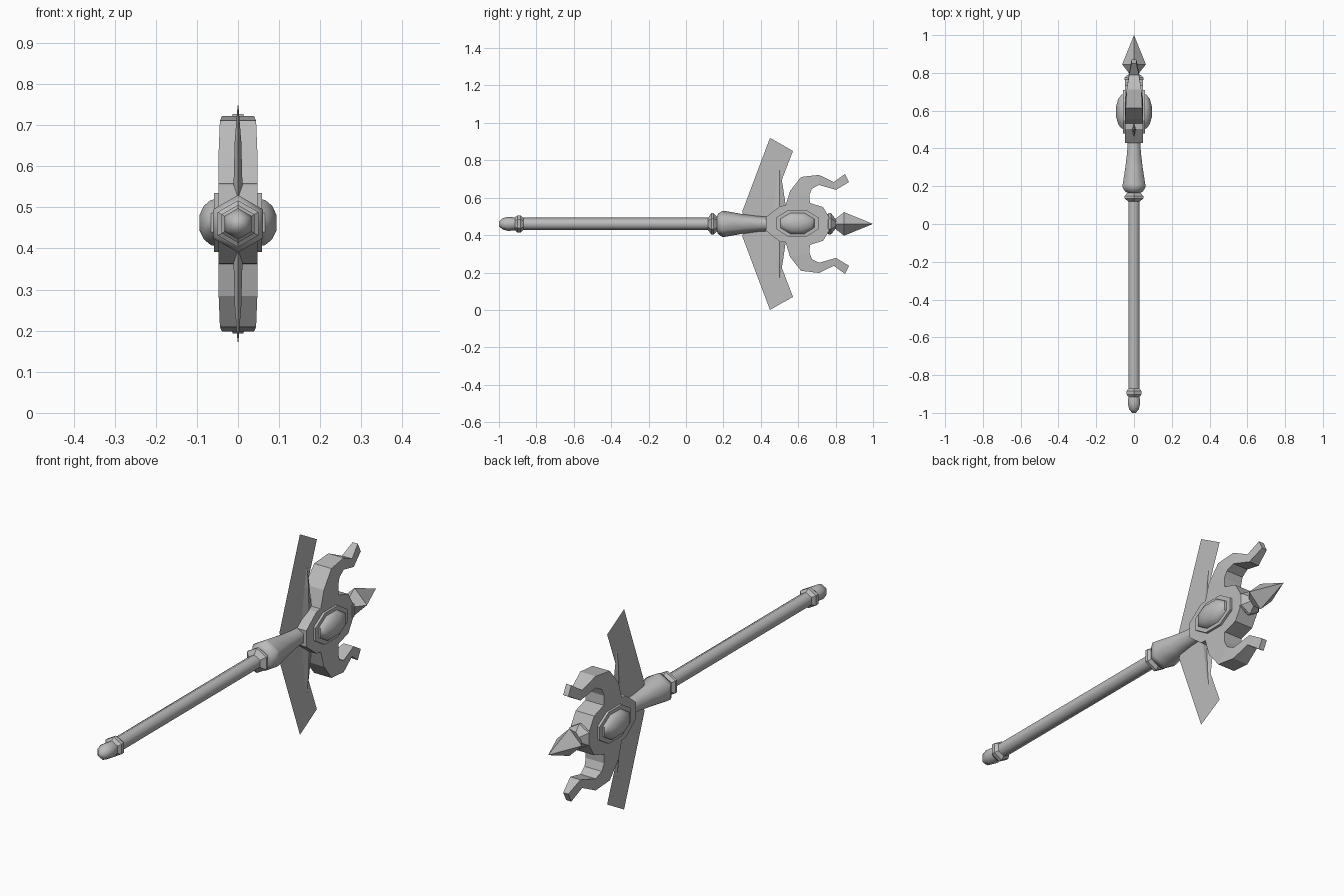
import bpy, bmesh, math

cube = bpy.data.objects.get("Cube")
if cube:
    bpy.data.objects.remove(cube)

MID = 0.46  # height of the staff axis

grey = bpy.data.materials.new("grey metal")
grey.use_nodes = True
colour = (0.5, 0.5, 0.5, 1)
grey.diffuse_color = colour
grey.node_tree.nodes["Principled BSDF"].inputs["Base Color"].default_value = colour


def finish(name, bm, smooth=0):
    bmesh.ops.recalc_face_normals(bm, faces=bm.faces)
    mesh = bpy.data.meshes.new(name)
    bm.to_mesh(mesh)
    bm.free()
    mesh.materials.append(grey)
    obj = bpy.data.objects.new(name, mesh)
    bpy.context.collection.objects.link(obj)
    if smooth:
        bpy.ops.object.select_all(action='DESELECT')
        obj.select_set(True)
        bpy.context.view_layer.objects.active = obj
        bpy.ops.object.shade_smooth_by_angle(angle=math.radians(smooth))
    return obj


def loft(bm, rings):
    """Skin closed rings of points and cap both ends."""
    loops = [[bm.verts.new(p) for p in ring] for ring in rings]
    for a, b in zip(loops, loops[1:]):
        for i in range(len(a)):
            j = (i + 1) % len(a)
            bm.faces.new((a[i], a[j], b[j], b[i]))
    bm.faces.new(loops[0])
    bm.faces.new(loops[-1][::-1])


def turned(name, profile, sides=6, smooth=0):
    """Turn (y, radius) pairs about the staff axis, one corner upwards."""
    bm = bmesh.new()
    turn = 2 * math.pi / sides
    loft(bm, [[(r * math.sin(i * turn), y, MID + r * math.cos(i * turn))
               for i in range(sides)] for y, r in profile])
    bmesh.ops.remove_doubles(bm, verts=bm.verts, dist=0.0001)
    return finish(name, bm, smooth)


# Staff
turned("pommel", [(-1, .012), (-.98, .03), (-.95, .038), (-.915, .034), (-.895, .03)], smooth=65)
turned("pommel_collar", [(-.915, .034), (-.902, .046), (-.885, .046), (-.87, .033)])
turned("shaft", [(-.89, .033), (.14, .033)], smooth=65)
turned("shaft_collar", [(.118, .033), (.135, .057), (.148, .057), (.172, .033)])
turned("socket", [(.165, .04), (.172, .055), (.195, .07), (.21, .069),
                  (.3, .053), (.38, .042), (.46, .037)], smooth=65)

# Spear tip
turned("tip_collar", [(.74, .035), (.763, .057), (.775, .057), (.803, .022)])
turned("spear_tip", [(.79, .02), (.845, .063), (1, .0)], sides=4)

# Head plate, mirrored above and below the axis
half = [(.428, .037), (.503, .096), (.53, .098), (.663, .112), (.733, .09), (.765, .037)]
outline = half + [(y, -z) for y, z in reversed(half)]
bm = bmesh.new()
loft(bm, [[(x, y, MID + z) for y, z in outline] for x in (-.047, .047)])
finish("head_plate", bm)

# Prongs: outer point, inner point, half thickness
prong = [((.53, .09), (.663, .1), .047), ((.556, .176), (.66, .155), .047),
         ((.615, .251), (.673, .188), .044), ((.711, .262), (.711, .208), .039),
         ((.79, .224), (.802, .182), .026), ((.85, .267), (.872, .224), .013)]
# Flat wing outline
wing = [(.33, 0), (.3, .064), (.449, .46), (.572, .39), (.508, .224),
        (.519, .134), (.53, .09), (.5, 0)]

for side, s in (("upper", 1), ("lower", -1)):
    bm = bmesh.new()
    loft(bm, [[(-t, a, MID + s * b), (t, a, MID + s * b), (t, c, MID + s * d), (-t, c, MID + s * d)]
              for (a, b), (c, d), t in prong])
    finish(side + "_prong", bm)

    bm = bmesh.new()
    bm.faces.new([bm.verts.new((0, y, MID + s * z)) for y, z in wing])
    finish(side + "_wing", bm)

    # Slim blade along the wing root
    bm = bmesh.new()
    loft(bm, [[(-w, .5, MID + s * z), (0, .5 - d, MID + s * z),
               (w, .5, MID + s * z), (0, .5 + d, MID + s * z)]
              for z, w, d in ((.05, .012, .04), (.2, .008, .018), (.288, .001, .003))])
    finish(side + "_blade", bm)


def oval(x, ry, rz):
    angles = [(i + .5) * math.pi / 4 for i in range(8)]
    k = 1 / math.cos(math.pi / 8)
    return [(x, .595 + ry * k * math.cos(a), MID + .003 + rz * k * math.sin(a)) for a in angles]


# Bezel and domed gem on each face
for side, s in (("left", 1), ("right", -1)):
    bm = bmesh.new()
    loft(bm, [oval(s * .03, .115, .072), oval(s * .058, .115, .072)])
    finish(side + "_bezel", bm)
    bm = bmesh.new()
    loft(bm, [oval(s * .05, .092, .057), oval(s * .066, .09, .055),
              oval(s * .083, .068, .041), oval(s * .094, .03, .018)])
    finish(side + "_gem", bm, 40)
